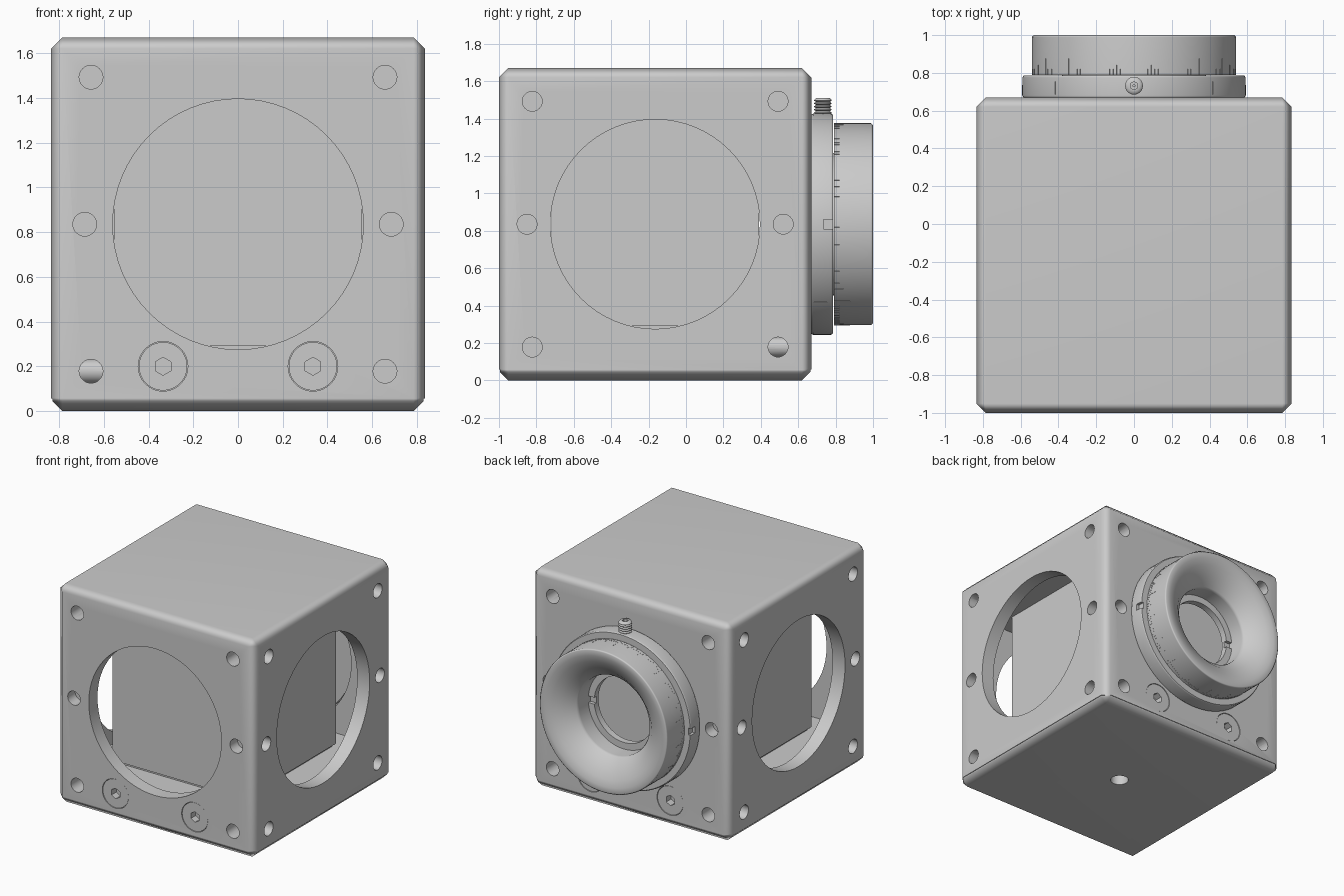
import bpy, bmesh, math
from mathutils import Matrix, Vector

if "Cube" in bpy.data.objects:
    bpy.data.objects.remove(bpy.data.objects["Cube"])

H = 0.835                                # half size of the housing
C = Vector((0, -0.165, H))               # housing centre
T = Matrix.Translation


def finish(name, bm):
    bmesh.ops.recalc_face_normals(bm, faces=bm.faces)
    me = bpy.data.meshes.new(name)
    bm.to_mesh(me)
    bm.free()
    ob = bpy.data.objects.new(name, me)
    bpy.context.collection.objects.link(ob)
    return ob


def box(name, centre, size, chamfer=0, skip_z=None):
    bm = bmesh.new()
    bmesh.ops.create_cube(bm, size=1, matrix=T(centre) @ Matrix.Diagonal((*size, 1)))
    if chamfer:
        edges = [e for e in bm.edges
                 if not all(abs(v.co.z - skip_z) < 1e-4 for v in e.verts)]
        bmesh.ops.bevel(bm, geom=edges, offset=chamfer, segments=1, affect='EDGES')
    return finish(name, bm)


def cyl(name, r, length, centre, axis, n=32):
    bm = bmesh.new()
    rot = Vector(axis).to_track_quat('Z', 'Y').to_matrix().to_4x4()
    bmesh.ops.create_cone(bm, cap_ends=True, segments=n, radius1=r, radius2=r,
                          depth=length, matrix=T(centre) @ rot)
    return finish(name, bm)


def lathe(name, profile, matrix, n=128):
    """Closed (radius, height) profile turned about local z."""
    bm = bmesh.new()
    rings = [[bm.verts.new(matrix @ Vector((r * math.cos(2 * math.pi * i / n),
                                            r * math.sin(2 * math.pi * i / n), h)))
              for r, h in profile] for i in range(n)]
    m = len(profile)
    for i in range(n):
        a, b = rings[i], rings[(i + 1) % n]
        for j in range(m):
            bm.faces.new((a[j], a[(j + 1) % m], b[(j + 1) % m], b[j]))
    return finish(name, bm)


def select(ob):
    bpy.ops.object.select_all(action='DESELECT')
    ob.select_set(True)
    bpy.context.view_layer.objects.active = ob


def cut(target, cutter):
    mod = target.modifiers.new("cut", 'BOOLEAN')
    mod.operation, mod.solver, mod.object = 'DIFFERENCE', 'EXACT', cutter
    select(target)
    bpy.ops.object.modifier_apply(modifier=mod.name)
    bpy.data.objects.remove(cutter)


def on_side(i, u, z, dist):
    """Point and outward direction on vertical side i (0 = front)."""
    R = Matrix.Rotation(i * math.pi / 2, 3, 'Z')
    return C + R @ Vector((u, -dist, z - H)), R @ Vector((0, -1, 0))


def drill(target, i, u, z, r, depth, n=32):
    p, d = on_side(i, u, z, H - depth / 2 + 0.01)
    cut(target, cyl("cutter", r, depth + 0.02, p, d, n))


# Housing: chamfered cube with a hollow core and round windows
SEAM = 0.057
housing = box("housing", (0, C.y, (2 * H + SEAM) / 2),
              (2 * H, 2 * H, 2 * H - SEAM), 0.05, SEAM)
cut(housing, box("cutter", (0, C.y, 0.84), (1.46, 1.46, 1.14)))
for axis in ((1, 0, 0), (0, 1, 0)):
    cut(housing, cyl("cutter", 0.56, 2.2, C, axis, 64))

# Corner rod holes and mid-height holes on all four sides
for i in range(4):
    for s in (-1, 1):
        drill(housing, i, s * 0.657, H + 0.657, 0.053, 0.25)
        drill(housing, i, s * 0.657, H - 0.657, 0.053, 0.25)
        drill(housing, i, s * 0.685, H, 0.053, 0.09)

# Socket bolts in counterbores, front and back
bolts = []
for i in (0, 2):
    for s in (-1, 1):
        drill(housing, i, s * 0.335, 0.2, 0.111, 0.09)
        p, d = on_side(i, s * 0.335, 0.2, H - 0.046)
        bolt = cyl("socket_bolt", 0.108, 0.086, p, d, 48)
        drill(bolt, i, s * 0.335, 0.2, 0.04, 0.06, 6)
        bolts.append(bolt)

# Base plate with the central mounting hole
base = box("base_plate", (0, C.y, SEAM / 2), (1.66, 1.66, SEAM), 0.045, SEAM)
for part in (base, housing):
    cut(part, cyl("cutter", 0.065, 0.4, (0, C.y, 0), (0, 0, 1)))

# Glass cube on its platform
glass = box("optic_cube", (0, C.y, 0.85), (1.11, 1.11, 1.12))
platform = box("optic_platform", (0, C.y, 0.28), (1.07, 1.07, 0.03))

# Rotation mount on the back, turned about the y axis
TURN = T((0, 0, H)) @ Matrix.Rotation(-math.pi / 2, 4, 'X')
flange = lathe("mount_flange", [
    (0.39, 0.62), (0.54, 0.62), (0.54, 0.67), (0.585, 0.67), (0.592, 0.68),
    (0.592, 0.775), (0.585, 0.785), (0.39, 0.785)], TURN)
for s in (-1, 1):
    cut(flange, box("cutter", (s * 0.6, 0.765, H), (0.06, 0.06, 0.05)))
dial = lathe("rotating_dial", [
    (0.54, 0.79), (0.54, 0.99), (0.53, 1.0), (0.49, 0.998), (0.44, 0.98),
    (0.37, 0.94), (0.31, 0.88), (0.30, 0.86), (0.30, 0.66), (0.38, 0.66),
    (0.38, 0.79)], TURN)

# Slotted retaining ring inside the bore
ring = lathe("retaining_ring", [
    (0.25, 0.70), (0.302, 0.70), (0.302, 0.75), (0.25, 0.75)], TURN, 64)
cut(ring, box("cutter", (0, 0.75, H), (0.8, 0.05, 0.05)))


# Graduation ticks round the dial and index lines on the flange
def tick(bm, degrees, r, y0, length, width):
    bmesh.ops.create_cube(bm, size=1, matrix=T((0, 0, H))
                          @ Matrix.Rotation(math.radians(degrees), 4, 'Y')
                          @ T((0, y0 + length / 2, r - 0.002))
                          @ Matrix.Diagonal((width, length, 0.006, 1)))


bm = bmesh.new()
for a in range(0, 360, 2):
    length = 0.085 if a % 20 == 0 else 0.05 if a % 10 == 0 else 0.028
    tick(bm, a, 0.54, 0.792, length, 0.005)
finish("dial_graduations", bm)
bm = bmesh.new()
for a in range(45, 360, 90):
    tick(bm, a, 0.592, 0.685, 0.07, 0.005)
finish("flange_index_lines", bm)

# Threaded locking screw standing on top of the flange
thread = [(0.005, 1.39)]
for k in range(7):
    z = 1.39 + k * 0.0165
    thread += [(0.036, z), (0.047, z + 0.006), (0.047, z + 0.010)]
thread += [(0.036, 1.51), (0.005, 1.51)]
screw = lathe("locking_screw", thread, T((0, 0.732, 0)), 32)
cut(screw, cyl("cutter", 0.022, 0.08, (0, 0.732, 1.51), (0, 0, 1), 6))

# Soft shading with flat large faces
for ob in [housing, base, flange, dial, ring, screw] + bolts:
    select(ob)
    bpy.ops.object.shade_smooth_by_angle(angle=math.radians(50))
    ob.modifiers.new("weighted_normals", 'WEIGHTED_NORMAL').keep_sharp = True
